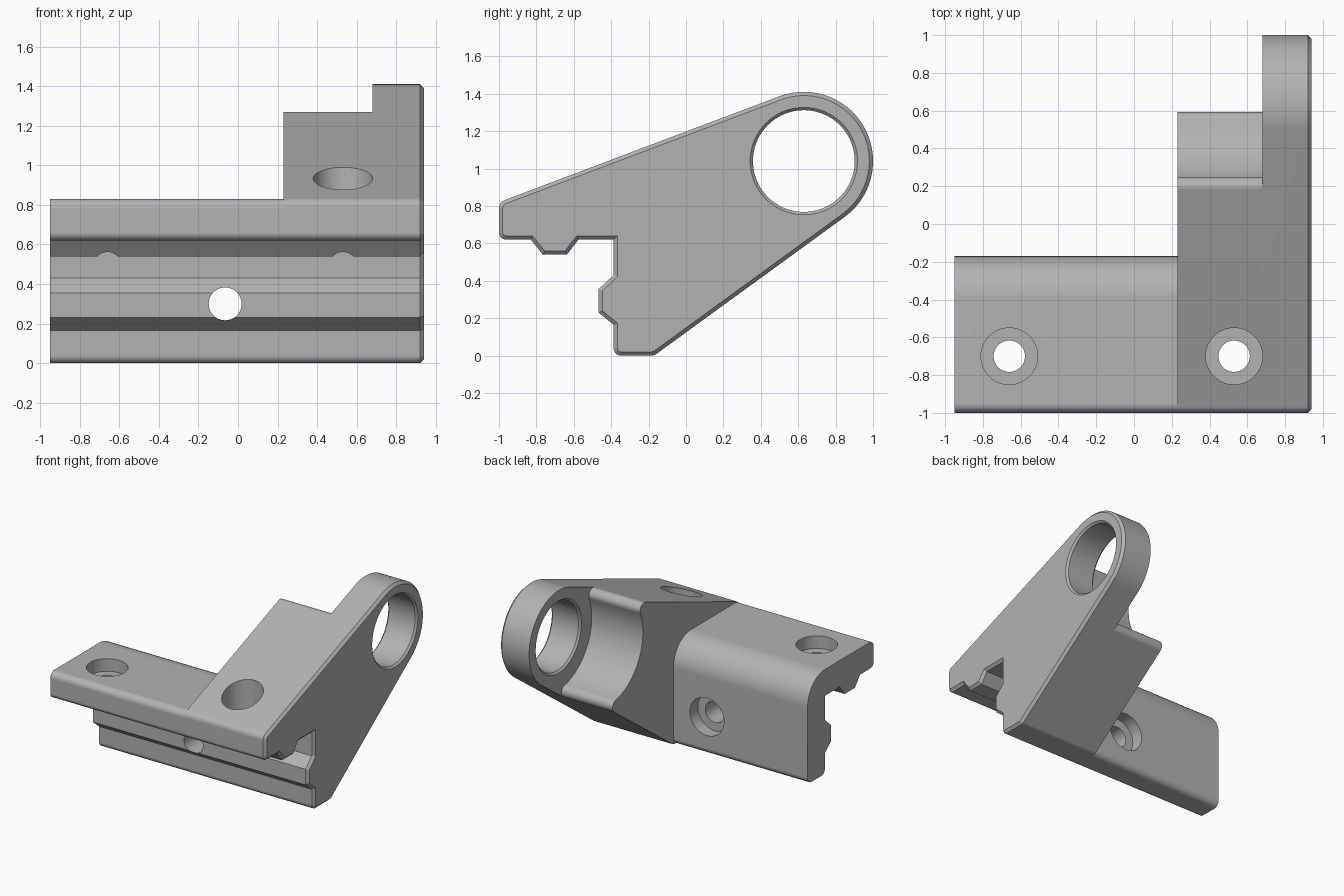
import bpy, bmesh
from math import sin, cos, pi, atan2, acos, hypot, sqrt, tan, radians
from mathutils import Vector

if "Cube" in bpy.data.objects:
    bpy.data.objects.remove(bpy.data.objects["Cube"])

grey = bpy.data.materials.new("plain grey")
grey.use_nodes = True
grey.diffuse_color = (0.45, 0.45, 0.45, 1)
grey.node_tree.nodes["Principled BSDF"].inputs["Base Color"].default_value = grey.diffuse_color


def arc(c, r, a, b, n):
    return [Vector((c[0] + r * cos(a + (b - a) * i / n), c[1] + r * sin(a + (b - a) * i / n)))
            for i in range(n + 1)]


def rounded(points, n=8):
    """Replace each corner (y, z, radius) by an arc; radius 0 stays sharp."""
    out = []
    for i, (y, z, r) in enumerate(points):
        p = Vector((y, z))
        if r == 0:
            out.append(p)
            continue
        d0 = (Vector(points[i - 1][:2]) - p).normalized()
        d1 = (Vector(points[(i + 1) % len(points)][:2]) - p).normalized()
        half = d0.angle(d1) / 2
        c = p + (d0 + d1).normalized() * r / sin(half)
        s, e = p + d0 * r / tan(half) - c, p + d1 * r / tan(half) - c
        a, b = atan2(s.y, s.x), atan2(e.y, e.x)
        b = a + (b - a + pi) % (2 * pi) - pi
        out += arc(c, r, a, b, n)
    return out


def finish(bm, name):
    bmesh.ops.recalc_face_normals(bm, faces=bm.faces)
    me = bpy.data.meshes.new(name)
    bm.to_mesh(me)
    bm.free()
    me.materials.append(grey)
    ob = bpy.data.objects.new(name, me)
    bpy.context.collection.objects.link(ob)
    return ob


def extrude(name, profile, x0, x1, chamfer=0):
    bm = bmesh.new()
    face = bm.faces.new([bm.verts.new((x0, p[0], p[1])) for p in profile])
    top = bmesh.ops.extrude_face_region(bm, geom=[face])["geom"]
    end = next(g for g in top if isinstance(g, bmesh.types.BMFace))
    bmesh.ops.translate(bm, verts=end.verts, vec=(x1 - chamfer - x0, 0, 0))
    if not any(f is not end and len(f.verts) == len(profile) for f in bm.faces):
        bm.faces.new([v for v in bm.verts if abs(v.co.x - x0) < 1e-6])
    bmesh.ops.recalc_face_normals(bm, faces=bm.faces)
    if chamfer:
        bmesh.ops.inset_region(bm, faces=[end], thickness=chamfer, use_even_offset=True)
        bmesh.ops.translate(bm, verts=end.verts, vec=(chamfer, 0, 0))
    return finish(bm, name)


def bore(name, axis, centre, stations, n=64):
    """Turned cutter: (distance along axis, radius) stations."""
    bm = bmesh.new()
    rings = []
    for t, r in stations:
        ring = []
        for p in arc(centre, r, 0, 2 * pi, n)[:-1]:
            co = list(p)
            co.insert(axis, t)
            ring.append(bm.verts.new(co))
        rings.append(ring)
    for lo, hi in zip(rings, rings[1:]):
        for i in range(n):
            j = (i + 1) % n
            bm.faces.new((lo[i], lo[j], hi[j], hi[i]))
    bm.faces.new(rings[0])
    bm.faces.new(rings[-1])
    ob = finish(bm, name)
    ob.hide_render = True
    return ob


def combine(target, other, operation):
    mod = target.modifiers.new(operation.lower(), "BOOLEAN")
    mod.operation, mod.object, mod.solver = operation, other, "EXACT"
    bpy.context.view_layer.objects.active = target
    bpy.ops.object.modifier_apply(modifier=mod.name)
    bpy.data.objects.remove(other)


# Clamp jaw outline shared by every section, from front down to the foot
jaw = [(-1, 0.62, 0.04), (-0.83, 0.62, 0), (-0.765, 0.54, 0), (-0.637, 0.54, 0),
       (-0.575, 0.62, 0), (-0.387, 0.62, 0), (-0.387, 0.43, 0), (-0.467, 0.355, 0),
       (-0.467, 0.23, 0), (-0.387, 0.165, 0), (-0.387, 0, 0.04)]
nose, heel = Vector((-1, 0.82)), Vector((-0.17, 0))

# Eye circle and the lines tangent to it
eye, eye_r = Vector((0.63, 1.04)), 0.37


def tangent(p, side):
    d = p - eye
    return atan2(d.y, d.x) + side * acos(eye_r / d.length)


a_top = tangent(nose, -1) % (2 * pi)
a_bot = tangent(heel, 1)
a_bot = (a_bot + pi) % (2 * pi) - pi
t_top = eye + eye_r * Vector((cos(a_top), sin(a_top)))
t_bot = eye + eye_r * Vector((cos(a_bot), sin(a_bot)))
side_outline = rounded([(*nose, 0.05)] + jaw + [(*heel, 0.05), (*t_bot, 0), (*t_top, 0)])[:-2]

# Ear: full outline round the eye, chamfered on its outer face
bracket = extrude("hinge_bracket", side_outline + arc(eye, eye_r, a_bot, a_top, 48), 0.68, 0.94, 0.02)

# Block: same outline, scooped out clear of the eye with rounded lips
scoop_r, lip = 0.417, 0.05
reach = sqrt((scoop_r + lip) ** 2 - (eye_r - lip) ** 2)
phi = atan2(reach, eye_r - lip)


def lip_arc(a, s):
    c = eye + (scoop_r + lip) * Vector((cos(a + s * phi), sin(a + s * phi)))
    return arc(c, lip, a, a + s * (phi - pi), 12)


scoop = arc(eye, scoop_r, a_bot - phi + 2 * pi, a_top + phi, 32)[1:-1]
block = extrude("block", side_outline + lip_arc(a_bot, -1) + scoop + lip_arc(a_top, 1)[::-1], 0.23, 0.68)

# Rail: plain angle section
rail = extrude("rail", rounded([(-1, 0.83, 0.05)] + jaw + [(-0.17, 0, 0.05), (-0.17, 0.83, 0.22)], 12),
               -0.95, 0.23)

combine(bracket, block, "UNION")
combine(bracket, rail, "UNION")

# Eye hole with chamfered rims, and counterbored screw holes
combine(bracket, bore("eye_cutter", 0, eye, [(0.5, 0.287), (0.68, 0.287), (0.695, 0.272),
                                             (0.925, 0.272), (0.94, 0.287), (1, 0.287)], 96), "DIFFERENCE")
for x in (-0.66, 0.53):
    combine(bracket, bore("screw_cutter", 2, (x, -0.7),
                          [(0.45, 0.083), (0.73, 0.083), (0.73, 0.15), (1.2, 0.15)]), "DIFFERENCE")
combine(bracket, bore("back_screw_cutter", 1, (-0.065, 0.3),
                      [(-0.6, 0.083), (-0.27, 0.083), (-0.27, 0.15), (0, 0.15)]), "DIFFERENCE")

# Smooth curves, crisp edges
bpy.ops.object.select_all(action="DESELECT")
bracket.select_set(True)
bpy.context.view_layer.objects.active = bracket
bpy.ops.object.shade_smooth_by_angle(angle=radians(25))
normals = bracket.modifiers.new("weighted_normals", "WEIGHTED_NORMAL")
normals.keep_sharp = True
